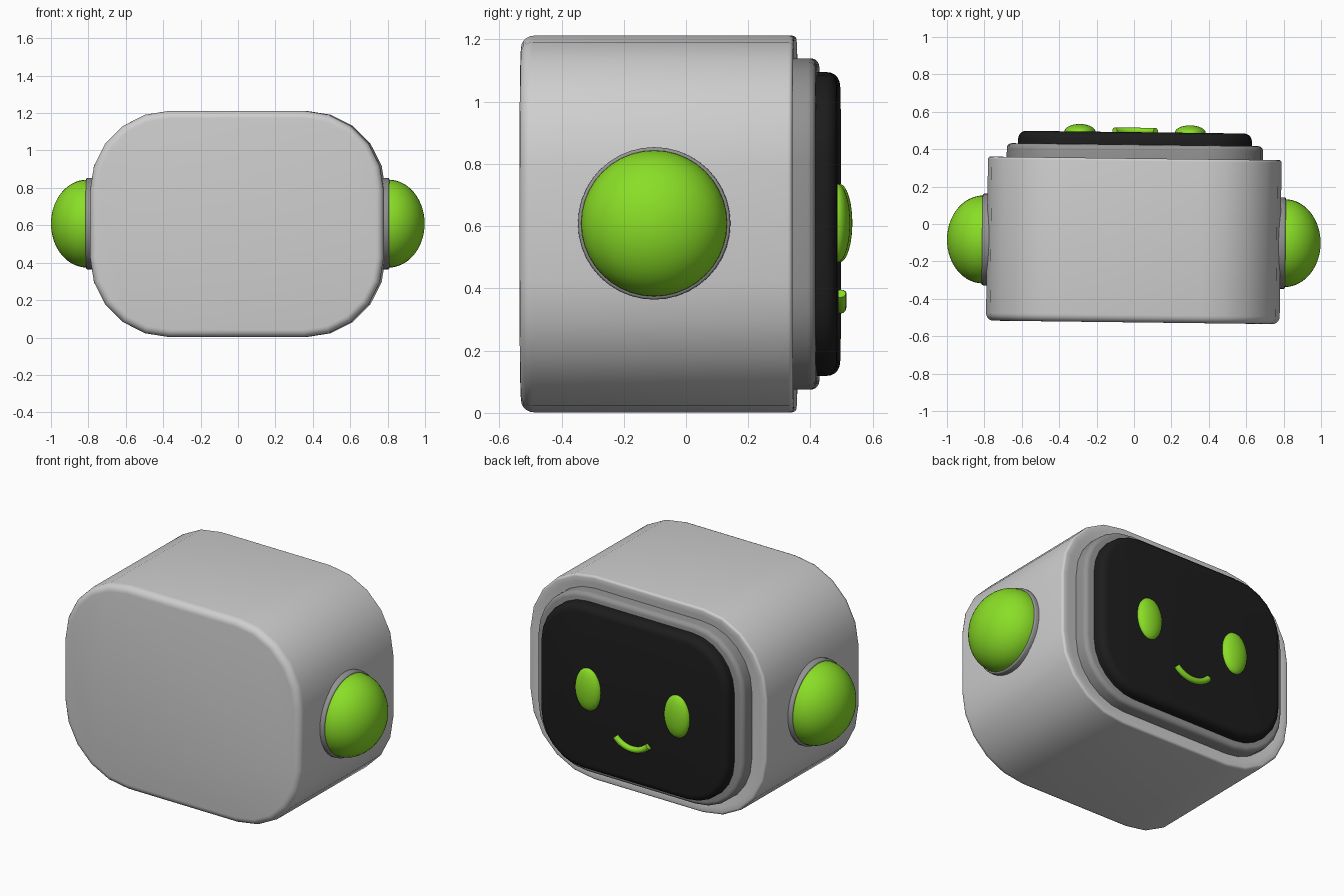
import bpy, bmesh, math
from mathutils import Matrix

if "Cube" in bpy.data.objects:
    bpy.data.objects.remove(bpy.data.objects["Cube"])

MID = 0.607                      # height of the head's centre
TURN = Matrix.Rotation(math.radians(-0.7), 4, 'Z')


def material(name, rgb):
    m = bpy.data.materials.new(name)
    m.diffuse_color = (*rgb, 1)
    m.use_nodes = True
    m.node_tree.nodes["Principled BSDF"].inputs["Base Color"].default_value = m.diffuse_color
    return m


SHELL = material("light grey", (0.62, 0.62, 0.62))
TRIM = material("mid grey", (0.29, 0.29, 0.29))
BLACK = material("screen black", (0.012, 0.012, 0.012))
GREEN = material("lime green", (0.255, 0.73, 0.02))


def finish(name, bm, mat, angle=40):
    bmesh.ops.recalc_face_normals(bm, faces=bm.faces)
    bm.transform(TURN)
    me = bpy.data.meshes.new(name)
    bm.to_mesh(me)
    bm.free()
    me.materials.append(mat)
    ob = bpy.data.objects.new(name, me)
    bpy.context.collection.objects.link(ob)
    bpy.ops.object.select_all(action='DESELECT')
    ob.select_set(True)
    bpy.context.view_layer.objects.active = ob
    bpy.ops.object.shade_smooth_by_angle(angle=math.radians(angle))
    return ob


def loft(bm, rings):
    loops = [[bm.verts.new(p) for p in r] for r in rings]
    n = len(loops[0])
    for a, b in zip(loops, loops[1:]):
        for i in range(n):
            j = (i + 1) % n
            bm.faces.new((a[i], a[j], b[j], b[i]))
    bm.faces.new(loops[0])
    bm.faces.new(loops[-1])


def rounded_block(name, half_w, half_h, radius, profile, mat, seg):
    """Rounded rectangle swept along y; profile holds (y, inset) pairs."""
    rings = []
    for y, inset in profile:
        r = radius - inset
        ring = []
        for q, (sx, sz) in enumerate(((1, 1), (-1, 1), (-1, -1), (1, -1))):
            for k in range(seg + 1):
                a = math.pi / 2 * (q + k / seg)
                ring.append((sx * (half_w - radius) + r * math.cos(a), y,
                             MID + sz * (half_h - radius) + r * math.sin(a)))
        rings.append(ring)
    bm = bmesh.new()
    loft(bm, rings)
    return finish(name, bm, mat)


def fillet(y, r, direction, steps=5):
    """Quarter-round (y, inset) pairs from the side wall to the end face."""
    return [(y + direction * (r * math.sin(t) - r), r - r * math.cos(t))
            for t in (math.pi / 2 * i / steps for i in range(steps + 1))]


# Head shell, with a softly rounded back and a slim raised front rim
rounded_block("head_shell", 0.785, 0.605, 0.425,
              fillet(-0.526, 0.04, -1)[::-1] + fillet(0.351, 0.014, 1)
              + [(0.351, 0.04), (0.346, 0.06)], SHELL, 5)
# Bezel and screen
rounded_block("bezel", 0.685, 0.532, 0.33,
              [(0.33, 0)] + fillet(0.424, 0.026, 1), TRIM, 6)
rounded_block("screen", 0.625, 0.488, 0.28,
              [(0.40, 0)] + fillet(0.491, 0.042, 1), BLACK, 6)

# Ears: collar disc and domed cap on each side
for side, label in ((-1, "left"), (1, "right")):
    for part, prof, mat in (
            ("ear_collar", [(0.76, 0.245), (0.803, 0.245), (0.808, 0.243),
                            (0.811, 0.238)], TRIM),
            ("ear_dome", [(0.79, 0.235)] + [(0.806 + 0.193 * math.sin(t), 0.235 * math.cos(t))
                          for t in (math.pi / 2 * i / 14.1 for i in range(15))], GREEN)):
        bm = bmesh.new()
        loft(bm, [[(side * x, -0.0925 + r * math.cos(a), MID + 0.002 + r * math.sin(a))
                   for a in (math.tau * k / 40 for k in range(40))] for x, r in prof])
        finish(label + "_" + part, bm, mat)

# Eyes
for side, label in ((-1, "left"), (1, "right")):
    bm = bmesh.new()
    bmesh.ops.create_uvsphere(bm, u_segments=32, v_segments=20, radius=1)
    bm.transform(Matrix.Translation((side * 0.295, 0.49, 0.61))
                 @ Matrix.Diagonal((0.083, 0.041, 0.126, 1)))
    finish(label + "_eye", bm, GREEN, 60)

# Smile: tube bent along a shallow arc
R, SPAN, THICK = 0.152, math.radians(46), 0.018
rings = []
for i in range(17):
    a = -math.pi / 2 + SPAN * (i / 8 - 1)
    ring = []
    for k in range(12):
        t = math.tau * k / 12
        d = R + THICK * math.cos(t)
        ring.append((d * math.cos(a), 0.497 + THICK * math.sin(t), 0.489 + d * math.sin(a)))
    rings.append(ring)
bm = bmesh.new()
loft(bm, rings)
finish("smile", bm, GREEN)
